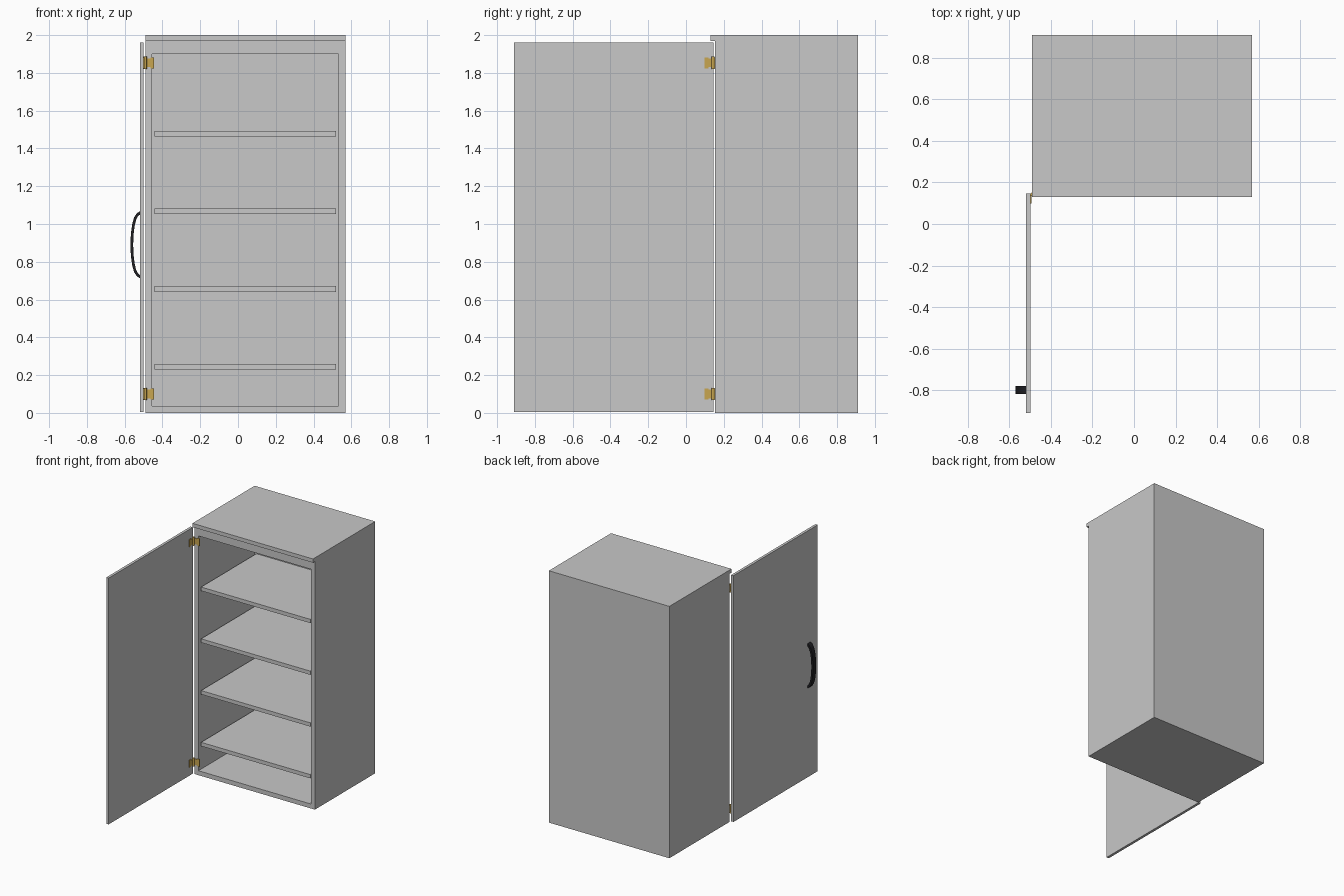
import bpy, bmesh, math
from mathutils import Vector, Matrix

if "Cube" in bpy.data.objects:
    bpy.data.objects.remove(bpy.data.objects["Cube"])


def material(name, rgb):
    m = bpy.data.materials.new(name)
    m.diffuse_color = (*rgb, 1)
    m.use_nodes = True
    m.node_tree.nodes["Principled BSDF"].inputs["Base Color"].default_value = m.diffuse_color
    return m


GREY = material("grey_paint", (0.58, 0.58, 0.58))
BRASS = material("brass", (0.58, 0.38, 0.08))
BLACK = material("black_metal", (0.014, 0.014, 0.017))


def finish(name, bm, mat, smooth=False):
    bmesh.ops.recalc_face_normals(bm, faces=bm.faces[:])
    me = bpy.data.meshes.new(name)
    bm.to_mesh(me)
    bm.free()
    me.materials.append(mat)
    ob = bpy.data.objects.new(name, me)
    bpy.context.collection.objects.link(ob)
    if smooth:
        bpy.ops.object.select_all(action='DESELECT')
        ob.select_set(True)
        bpy.context.view_layer.objects.active = ob
        bpy.ops.object.shade_smooth_by_angle(angle=math.radians(35))
    return ob


def prism(points, axis, lo, hi):
    """Extrude a 2D outline along x (0) or y (1)."""
    bm = bmesh.new()
    place = (lambda p: (lo, p[0], p[1])) if axis == 0 else (lambda p: (p[0], lo, p[1]))
    face = bm.faces.new([bm.verts.new(place(p)) for p in points])
    ret = bmesh.ops.extrude_face_region(bm, geom=[face])
    move = Vector((0, 0, 0))
    move[axis] = hi - lo
    bmesh.ops.translate(bm, vec=move, verts=[v for v in ret["geom"] if isinstance(v, bmesh.types.BMVert)])
    bmesh.ops.recalc_face_normals(bm, faces=bm.faces[:])
    return bm


def box(name, x0, x1, y0, y1, z0, z1, mat):
    return finish(name, prism([(x0, z0), (x1, z0), (x1, z1), (x0, z1)], 1, y0, y1), mat)


# Cabinet body: side profile with a top lip, then the opening pushed in
FRONT, BACK = 0.154, 0.91
bm = prism([(FRONT, 0), (BACK, 0), (BACK, 2), (0.13, 2), (0.13, 1.97), (FRONT, 1.97)], 0, -0.491, 0.568)
front = next(f for f in bm.faces if f.normal.y < -0.9 and f.calc_center_median().z < 1.5)
bmesh.ops.inset_region(bm, faces=[front], thickness=0.05)
for v in front.verts:
    if v.co.z > 1:
        v.co.z = 1.90
ret = bmesh.ops.extrude_discrete_faces(bm, faces=[front])
for v in ret["faces"][0].verts:
    v.co.y = 0.86
finish("cabinet_body", bm, GREY)

# Shelves
for i in range(4):
    z = 0.23 + i * 0.411
    box(f"shelf_{i + 1}", -0.441, 0.518, 0.167, 0.86, z, z + 0.03, GREY)

# Open door
box("door", -0.52, -0.499, -0.91, 0.146, 0.004, 1.96, GREY)

# Door handle: bowed bar on the outer side of the door
outer = [(-.519, 1.067), (-.535, 1.058), (-.550, 1.035), (-.560, 1.0), (-.567, .95), (-.57, .89)]
inner = [(-.519, 1.050), (-.530, 1.040), (-.540, 1.02), (-.547, .99), (-.553, .945), (-.555, .89)]


def mirrored(half):
    return half + [(x, 1.78 - z) for x, z in reversed(half[:-1])]


finish("door_handle", prism(mirrored(outer) + mirrored(inner)[::-1], 1, -0.82, -0.78), BLACK, True)

# Hinges: a pin and two stepped leaves each
leaf = [(0.0, -.023), (.026, -.023), (.026, -.029), (.046, -.029),
        (.046, .029), (.026, .029), (.026, .023), (0.0, .023)]
for label, z in (("lower", 0.10), ("upper", 1.853)):
    bm = bmesh.new()
    bmesh.ops.create_cone(bm, cap_ends=True, segments=16, radius1=0.008, radius2=0.008, depth=0.066,
                          matrix=Matrix.Translation((-0.491, 0.143, z)))
    finish(f"{label}_hinge_pin", bm, BRASS, True)
    body_leaf = [(-0.490 + a, z + b) for a, b in leaf]
    finish(f"{label}_hinge_body_leaf", prism(body_leaf, 1, 0.149, 0.1545), BRASS)
    door_leaf = [(0.144 - a, z + b) for a, b in leaf]
    finish(f"{label}_hinge_door_leaf", prism(door_leaf, 0, -0.4995, -0.494), BRASS)
